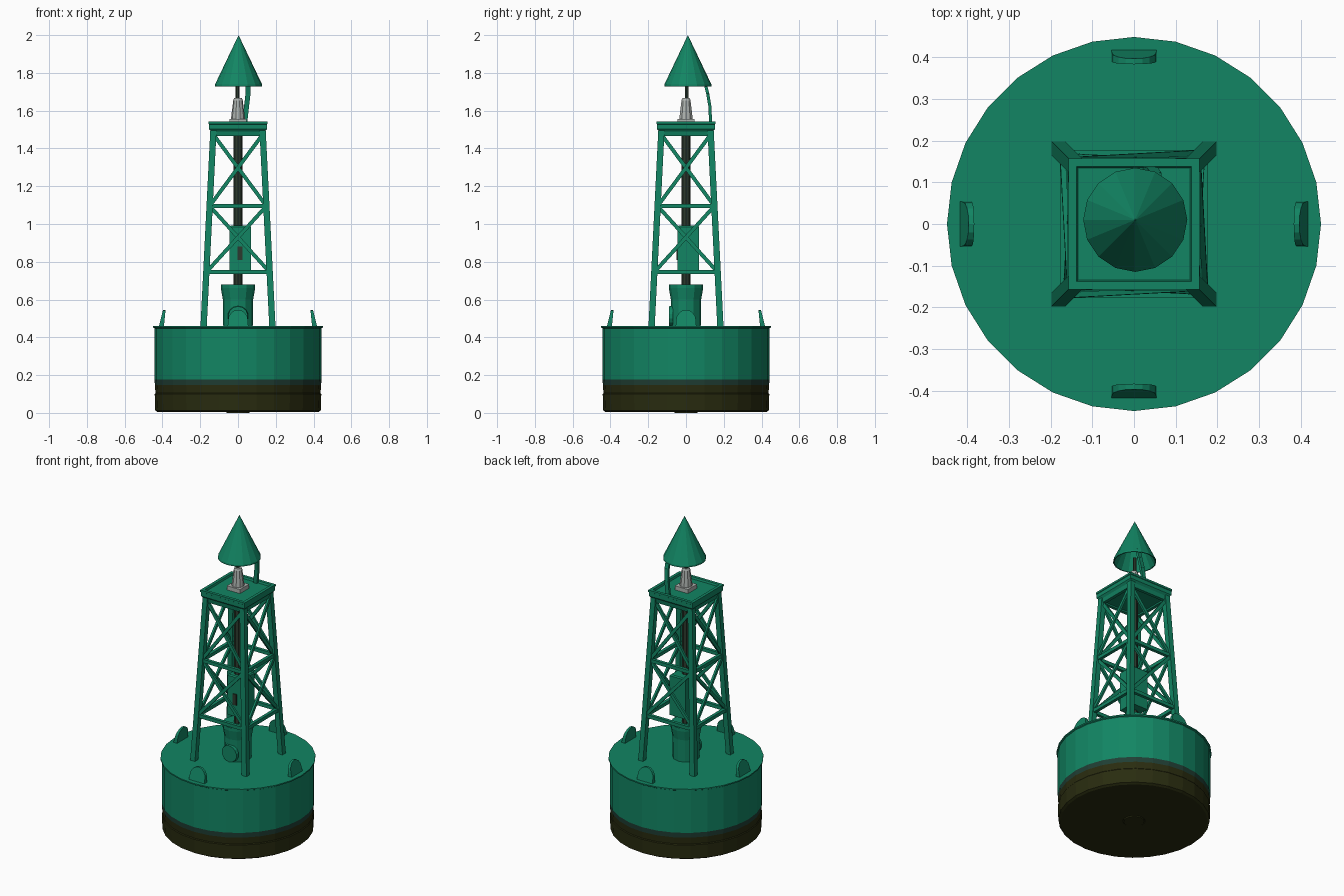
import bpy, bmesh, math
from mathutils import Vector

if "Cube" in bpy.data.objects:
    bpy.data.objects.remove(bpy.data.objects["Cube"])


def material(name, rgb):
    m = bpy.data.materials.new(name)
    m.diffuse_color = (*rgb, 1)
    m.use_nodes = True
    m.node_tree.nodes["Principled BSDF"].inputs["Base Color"].default_value = m.diffuse_color
    return m


GREEN = material("buoy green", (0.006, 0.235, 0.125))
OLIVE = material("fouled olive", (0.022, 0.025, 0.005))
BAND = material("waterline dark green", (0.014, 0.048, 0.034))
STEEL = material("weathered dark steel", (0.025, 0.042, 0.026))
GREY = material("lantern grey", (0.42, 0.45, 0.43))


def finish(bm, name, mats, rule=None):
    bmesh.ops.recalc_face_normals(bm, faces=bm.faces)
    if rule:
        for f in bm.faces:
            f.material_index = rule(f)
    me = bpy.data.meshes.new(name)
    bm.to_mesh(me)
    bm.free()
    for m in mats:
        me.materials.append(m)
    ob = bpy.data.objects.new(name, me)
    bpy.context.collection.objects.link(ob)
    return ob


def lathe(name, profile, sides, mats, rule=None, center=(0, 0), turn=0.0):
    """Rings of (radius, z); radius 0 makes a pole point."""
    bm = bmesh.new()
    rings = []
    for r, z in profile:
        n = 1 if r == 0 else sides
        rings.append([bm.verts.new((center[0] + r * math.cos(turn + math.tau * i / sides),
                                    center[1] + r * math.sin(turn + math.tau * i / sides), z))
                      for i in range(n)])
    for a, b in zip(rings, rings[1:]):
        for i in range(sides):
            j = (i + 1) % sides
            if len(a) == 1:
                bm.faces.new((a[0], b[j], b[i]))
            elif len(b) == 1:
                bm.faces.new((a[i], a[j], b[0]))
            else:
                bm.faces.new((a[i], a[j], b[j], b[i]))
    return finish(bm, name, mats, rule)


def square(name, profile, mat, center=(0, 0)):
    """Square-section stack of (half width, z)."""
    return lathe(name, [(h * math.sqrt(2), z) for h, z in profile], 4, [mat],
                 center=center, turn=math.pi / 4)


def bar(name, a, b, w, d, mat, side=(1, 0, 0)):
    """Rectangular bar from a to b, w along 'side' and d across it."""
    a, b, side = Vector(a), Vector(b), Vector(side)
    t = (b - a).normalized()
    u = (side - t * side.dot(t)).normalized()
    v = t.cross(u)
    bm = bmesh.new()
    ends = [[bm.verts.new(p + u * (sx * w / 2) + v * (sy * d / 2))
             for sx, sy in ((-1, -1), (1, -1), (1, 1), (-1, 1))] for p in (a, b)]
    for i in range(4):
        j = (i + 1) % 4
        bm.faces.new((ends[0][i], ends[0][j], ends[1][j], ends[1][i]))
    for e in ends:
        bm.faces.new(e)
    return finish(bm, name, [mat])


def rot(p, k):
    """Rotate a point by k quarter turns about z."""
    x, y, z = p
    for _ in range(k):
        x, y = -y, x
    return (x, y, z)


# Float hull, coloured by height, with a shallow socket underneath
def hull_rule(f):
    z = f.calc_center_median().z
    return 1 if z < 0.148 else 2 if z < 0.178 else 0


lathe("float_hull", [(0, 0.012), (0.06, 0.012), (0.065, 0.004), (0.425, 0.004), (0.438, 0.012),
                     (0.441, 0.1), (0.437, 0.105), (0.44, 0.147), (0.442, 0.178),
                     (0.442, 0.448), (0.449, 0.452), (0.449, 0.46), (0, 0.46)],
      28, [GREEN, OLIVE, BAND], hull_rule)
lathe("mooring_socket", [(0, 0), (0.06, 0), (0.06, 0.012)], 16, [OLIVE])


# Tower corner position at a given height
def corner(z):
    return 0.182 - (z - 0.46) * 0.05


Z_LOW, Z_MID, Z_TOP = 0.745, 1.095, 1.475
for k in range(4):
    # Corner leg
    lo, hi = corner(0.45), corner(1.5)
    bar(f"tower_leg_{k}", rot((-lo, -lo, 0.45), k), rot((-hi, -hi, 1.5), k), 0.033, 0.033, GREEN,
        rot((1, 0, 0), k))
    # Horizontal rails
    for z, n in ((Z_LOW, "lower"), (Z_MID, "middle")):
        c = corner(z)
        bar(f"{n}_rail_{k}", rot((-c, -c, z), k), rot((c, -c, z), k), 0.022, 0.02, GREEN, (0, 0, 1))
    # Crossed braces, one slightly behind the other
    for z0, z1, n in ((Z_LOW, Z_MID, "lower"), (Z_MID, Z_TOP, "upper")):
        c0, c1 = corner(z0), corner(z1)
        for s in (-1, 1):
            o = 0.004 * s
            bar(f"{n}_brace_{k}_{'left' if s < 0 else 'right'}",
                rot((s * c0, -c0 + o, z0), k), rot((-s * c1, -c1 + o, z1), k),
                0.013, 0.02, GREEN, rot((0, 1, 0), k))
    # Lifting lug with a rounded top, leaning inwards
    bm = bmesh.new()
    outline = [(-0.055, 0.45), (0.055, 0.45)] + [
        (0.053 * math.cos(math.pi * i / 8), 0.49 + 0.055 * math.sin(math.pi * i / 8))
        for i in range(9)]
    skins = []
    for r, lean in ((0.418, 0.25), (0.392, 0.1)):
        skins.append([bm.verts.new(rot((x, -(r - lean * (z - 0.46)), z), k)) for x, z in outline])
    n = len(outline)
    for i in range(n):
        j = (i + 1) % n
        bm.faces.new((skins[0][i], skins[0][j], skins[1][j], skins[1][i]))
    for s in skins:
        bm.faces.new(s)
    finish(bm, f"lifting_lug_{k}", [GREEN])

# Platform with raised border
square("top_platform", [(0, 1.475), (0.118, 1.475), (0.118, 1.465), (0.138, 1.465), (0.143, 1.49),
                        (0.154, 1.503), (0.154, 1.528), (0.157, 1.53), (0.157, 1.542),
                        (0.138, 1.542), (0.134, 1.53), (0, 1.53)], GREEN)

# Pedestal, equipment box and mast
lathe("deck_pedestal", [(0, 0.455), (0.078, 0.455), (0.08, 0.6), (0.091, 0.66), (0.091, 0.68),
                        (0, 0.68)], 12, [GREEN])
lathe("central_mast", [(0, 0.67), (0.023, 0.67), (0.023, 1.48), (0, 1.48)], 8, [STEEL])
square("equipment_box", [(0, 0.735), (0.056, 0.735), (0.056, 0.985), (0.05, 0.992), (0, 0.992)],
       GREEN, (0.012, 0.012))
bar("box_latch", (0.01, -0.046, 0.81), (0.01, -0.046, 0.88), 0.025, 0.008, STEEL)

# Round hatch on the pedestal front
bm = bmesh.new()
bmesh.ops.create_cone(bm, cap_ends=True, segments=14, radius1=0.055, radius2=0.052, depth=0.02)
hatch = finish(bm, "pedestal_hatch", [GREEN])
hatch.rotation_euler = (math.pi / 2, 0, 0)
hatch.location = (0, -0.08, 0.512)

# Lantern
square("lantern_base", [(0, 1.53), (0.046, 1.53), (0.046, 1.556), (0, 1.556)], GREY)
lathe("lantern", [(0, 1.55), (0.038, 1.55), (0.034, 1.585), (0.025, 1.655), (0.02, 1.668),
                  (0, 1.668)], 10, [GREY])
lathe("lantern_spike", [(0, 1.66), (0.011, 1.66), (0.011, 1.76), (0, 1.76)], 6, [STEEL],
      center=(-0.003, 0.003))

# Topmark cone, open below, and its bent bracket
lathe("topmark_cone", [(0, 2.0), (0.125, 1.738), (0.125, 1.728), (0.119, 1.728), (0, 1.978)],
      16, [GREEN], center=(0.003, 0.01))
path = [(0.035, 0.13, 1.53), (0.045, 0.127, 1.62), (0.053, 0.115, 1.69), (0.053, 0.1, 1.75)]
for i, (a, b) in enumerate(zip(path, path[1:])):
    bar(f"topmark_bracket_{i}", a, b, 0.026, 0.016, GREEN)
